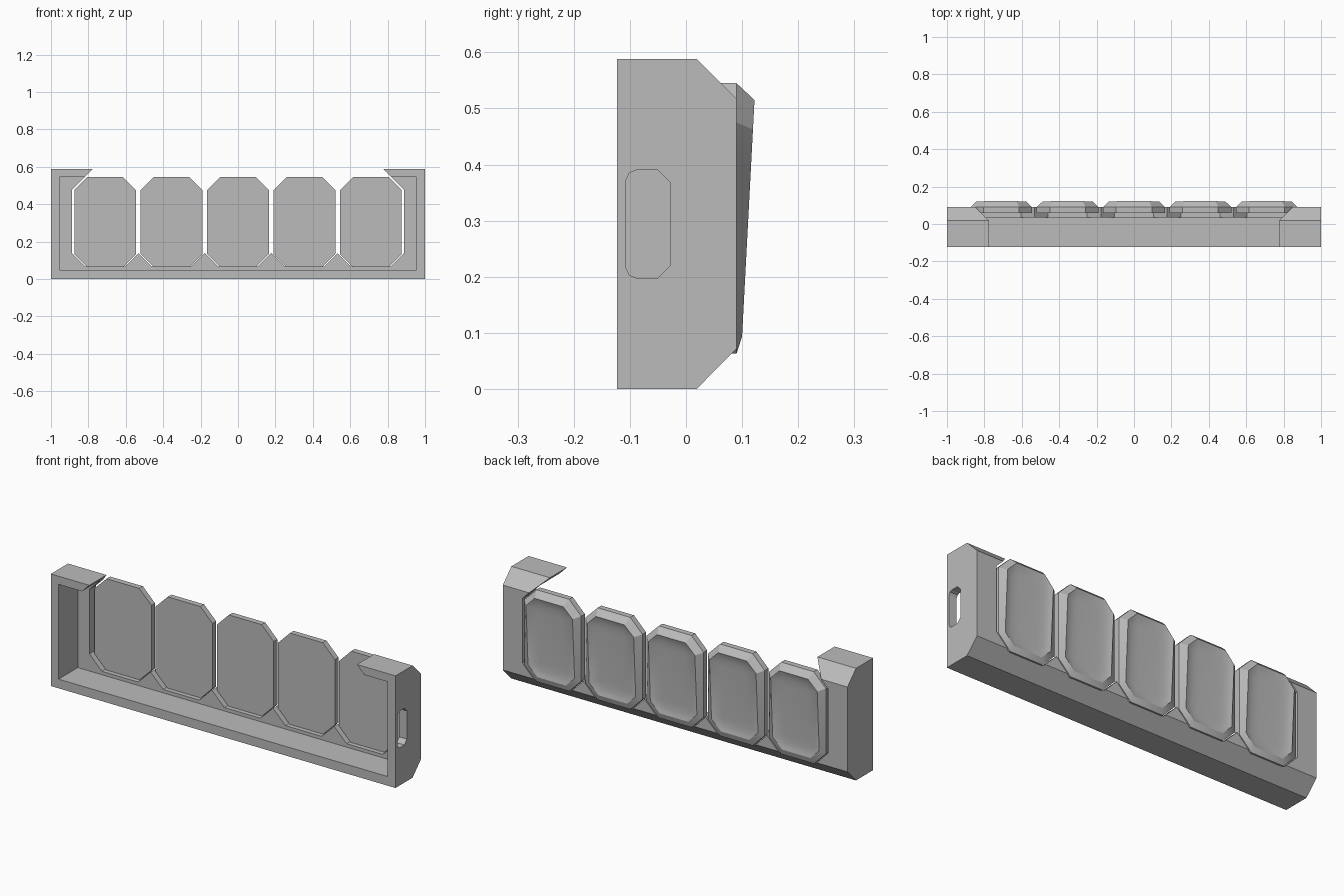
import bpy, bmesh
from mathutils import Vector

if "Cube" in bpy.data.objects:
    bpy.data.objects.remove(bpy.data.objects["Cube"], do_unlink=True)

grey = bpy.data.materials.new("plain grey")
grey.use_nodes = True
grey.diffuse_color = (0.5, 0.5, 0.5, 1)
grey.node_tree.nodes["Principled BSDF"].inputs["Base Color"].default_value = (0.5, 0.5, 0.5, 1)

KEYS = [-0.71, -0.355, 0, 0.355, 0.71]
KEY_W, KEY_LOW, KEY_HIGH, CORNER = 0.33, 0.063, 0.545, 0.07


def finish(name, bm):
    bmesh.ops.recalc_face_normals(bm, faces=bm.faces)
    mesh = bpy.data.meshes.new(name)
    bm.to_mesh(mesh)
    bm.free()
    mesh.materials.append(grey)
    obj = bpy.data.objects.new(name, mesh)
    bpy.context.collection.objects.link(obj)
    return obj


def prism(name, points, depth):
    """Extrude a flat outline along the depth vector."""
    bm = bmesh.new()
    face = bm.faces.new([bm.verts.new(p) for p in points])
    new = bmesh.ops.extrude_face_region(bm, geom=[face])["geom"]
    bmesh.ops.translate(bm, vec=Vector(depth),
                        verts=[v for v in new if isinstance(v, bmesh.types.BMVert)])
    return finish(name, bm)


def cut(target, cutter):
    cutter.hide_render = True
    mod = target.modifiers.new("cut", "BOOLEAN")
    mod.operation, mod.solver, mod.object = "DIFFERENCE", "EXACT", cutter
    bpy.context.view_layer.objects.active = target
    bpy.ops.object.modifier_apply(modifier=mod.name)
    bpy.data.objects.remove(cutter, do_unlink=True)


# Frame: box with chamfered back edges
profile = [(-0.123, 0), (0.019, 0), (0.09, 0.072), (0.09, 0.517), (0.019, 0.588), (-0.123, 0.588)]
frame = prism("frame", [(-1, y, z) for y, z in profile], (2, 0, 0))

# Cavity open to the front
inside = [(-0.955, 0.048), (0.955, 0.048), (0.955, 0.545), (-0.955, 0.545)]
cut(frame, prism("cavity_cutter", [(x, -0.3, z) for x, z in inside], (0, 0.336, 0)))

# Key opening: open at the top, pointed teeth between the keys at the bottom
low, gap = 0.066, 0.1775
opening = [(-0.734, 0.63), (-0.887, 0.477), (-0.887, low + 0.072)]
for i, x in enumerate(KEYS):
    opening += [(x - 0.105, low), (x + 0.105, low)]
    if i < len(KEYS) - 1:
        opening.append((x + gap, low + 0.072))
opening += [(-x, z) for x, z in reversed(opening[:3])]
cut(frame, prism("opening_cutter", [(x, -0.3, z) for x, z in opening], (0, 0.6, 0)))

# Slot in the left end wall, rounded at the front and chamfered at the back
slot = [(-0.089, 0.198), (-0.05, 0.198), (-0.028, 0.22), (-0.028, 0.368), (-0.05, 0.39),
        (-0.089, 0.39), (-0.101, 0.385), (-0.107, 0.372), (-0.107, 0.216), (-0.101, 0.203)]
cut(frame, prism("slot_cutter", [(0.9, y, z) for y, z in slot], (0.2, 0, 0)))


def octagon(bm, x, inset, height):
    """Clipped rectangle; height gives y for each z."""
    w = KEY_W / 2 - inset
    lo, hi = KEY_LOW + inset, KEY_HIGH - inset
    c = CORNER - 0.586 * inset
    pts = [(-w + c, lo), (w - c, lo), (w, lo + c), (w, hi - c),
           (w - c, hi), (-w + c, hi), (-w, hi - c), (-w, lo + c)]
    return [bm.verts.new((x + px, height(z), z)) for px, z in pts]


def key(name, x):
    bm = bmesh.new()
    slope = lambda depth: lambda z: 0.10 + 0.0526 * (z - 0.095) - depth
    rings = [octagon(bm, x, 0, lambda z: 0.06), octagon(bm, x, 0, lambda z: 0.09)]
    # Bevelled rim, then the shallow finger dish
    for inset, depth in [(0.03, 0), (0.045, 0.005), (0.06, 0.008), (0.08, 0.010), (0.105, 0.011)]:
        rings.append(octagon(bm, x, inset, slope(depth)))
    for a, b in zip(rings, rings[1:]):
        for i in range(8):
            j = (i + 1) % 8
            bm.faces.new((a[i], a[j], b[j], b[i]))
    bm.faces.new(rings[0])
    bm.faces.new(rings[-1])
    return finish(name, bm)


keys = [key(f"key_{i + 1}", x) for i, x in enumerate(KEYS)]
bpy.ops.object.select_all(action="DESELECT")
for k in keys:
    k.select_set(True)
bpy.context.view_layer.objects.active = keys[0]
bpy.ops.object.shade_smooth_by_angle(angle=0.5)
